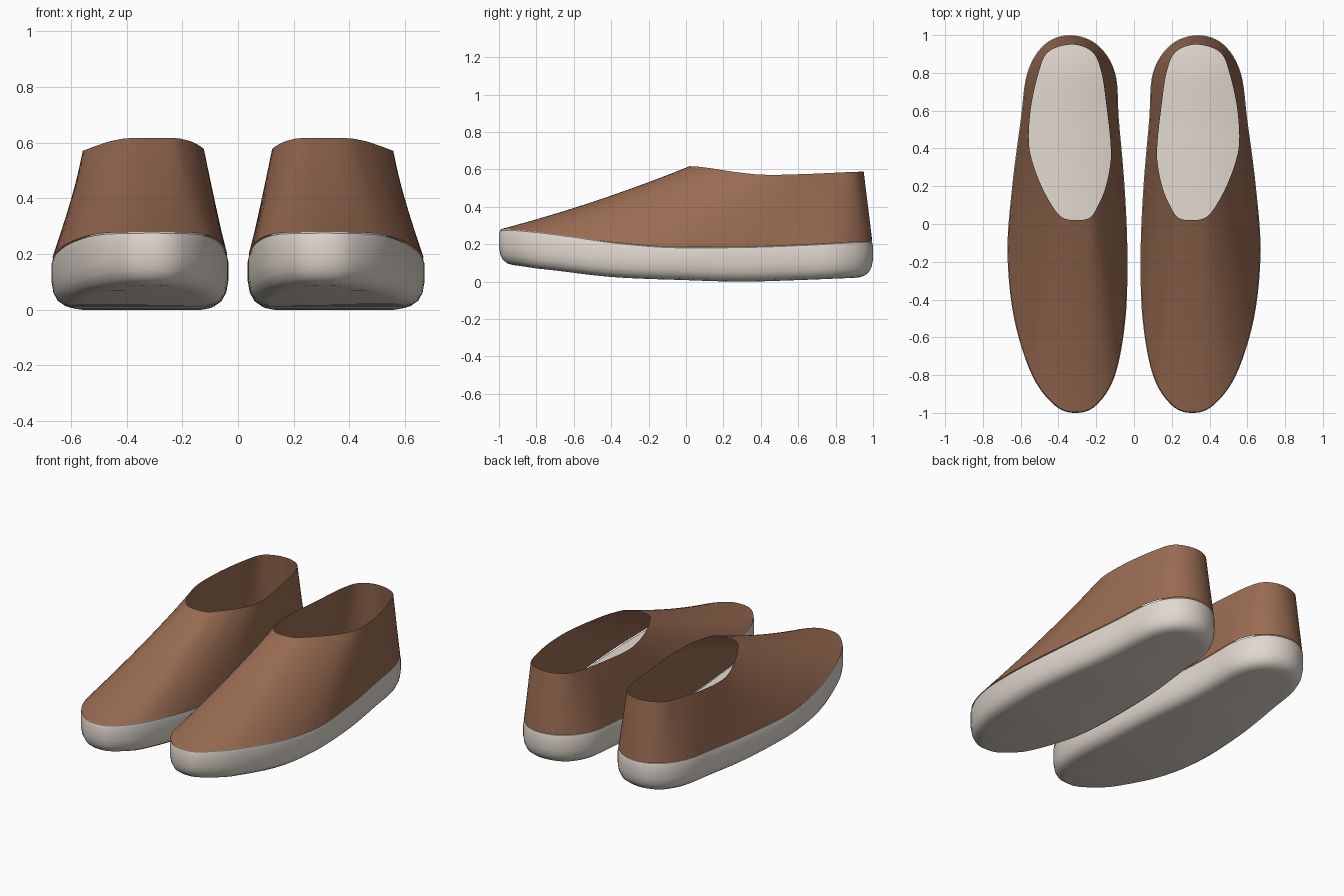
import bpy
import bmesh
import math
from mathutils import Vector

if "Cube" in bpy.data.objects:
    bpy.data.objects.remove(bpy.data.objects["Cube"])

STEPS = 6  # curve samples between control stations

# Stations toe to heel: sole y, inner x, outer x, opening y, inner x, outer x
STATIONS = [
    (-0.96, 0.20, 0.42, 0.03, 0.24, 0.37),
    (-0.80, 0.10, 0.54, 0.07, 0.205, 0.415),
    (-0.50, 0.045, 0.635, 0.18, 0.155, 0.48),
    (-0.15, 0.035, 0.67, 0.32, 0.125, 0.535),
    (0.20, 0.05, 0.645, 0.44, 0.125, 0.557),
    (0.55, 0.08, 0.60, 0.62, 0.145, 0.545),
    (0.80, 0.10, 0.565, 0.80, 0.172, 0.505),
    (0.95, 0.195, 0.475, 0.91, 0.22, 0.455),
]
# Heights along y
SOLE_TOP = [(-1, .283), (-.85, .275), (-.6, .245), (-.4, .215), (-.1, .19), (.3, .19), (.6, .20), (1, .22)]
SOLE_BOTTOM = [(-1, .095), (-.8, .07), (-.4, .025), (0, .008), (.3, .0), (.6, .008), (.9, .02), (1, .03)]
RIM = [(.02, .617), (.1, .61), (.25, .588), (.4, .572), (.6, .574), (.95, .588)]


def material(name, color):
    m = bpy.data.materials.new(name)
    m.diffuse_color = (*color, 1)
    m.use_nodes = True
    m.node_tree.nodes["Principled BSDF"].inputs["Base Color"].default_value = m.diffuse_color
    return m


BROWN = material("brown leather", (0.32, 0.15, 0.085))
CREAM = material("off white rubber", (0.75, 0.69, 0.62))


def catmull(p0, p1, p2, p3, t):
    return 0.5 * (2 * p1 + (p2 - p0) * t + (2 * p0 - 5 * p1 + 4 * p2 - p3) * t * t
                  + (3 * p1 - p0 - 3 * p2 + p3) * t ** 3)


def height(table, y):
    """Smooth interpolation of a height table."""
    if y <= table[0][0]:
        return table[0][1]
    if y >= table[-1][0]:
        return table[-1][1]
    k = next(i for i in range(len(table) - 1) if table[i + 1][0] >= y)
    v = [table[min(max(j, 0), len(table) - 1)][1] for j in (k - 1, k, k + 1, k + 2)]
    return catmull(*v, (y - table[k][0]) / (table[k + 1][0] - table[k][0]))


def closed_curve(pts):
    n = len(pts)
    return [catmull(*(pts[(i + d) % n] for d in (-1, 0, 1, 2)), s / STEPS)
            for i in range(n) for s in range(STEPS)]


def loop(tip, heel, yi, ini, outi):
    pts = [tip] + [(s[outi], s[yi]) for s in STATIONS] + [heel]
    pts += [(s[ini], s[yi]) for s in reversed(STATIONS)]
    return closed_curve([Vector(p) for p in pts])


OUTLINE = loop((0.31, -1.0), (0.34, 1.0), 0, 1, 2)
OPENING = loop((0.305, 0.02), (0.33, 0.95), 3, 4, 5)
N = len(OUTLINE)


def inset(d):
    out = []
    for i, p in enumerate(OUTLINE):
        t = (OUTLINE[(i + 1) % N] - OUTLINE[i - 1]).normalized()
        out.append(p + Vector((-t.y, t.x)) * d)
    return out


def build(name, rings, side, mat, caps):
    """Loft closed rings from bottom to top, with optional strip caps."""
    bm = bmesh.new()
    vs = [[bm.verts.new((p[0] * side, p[1], p[2])) for p in r] for r in rings]
    faces = []
    for a, b in zip(vs, vs[1:]):
        faces += [(a[i], a[(i + 1) % N], b[(i + 1) % N], b[i]) for i in range(N)]
    if caps:
        for ring, up in ((vs[0], False), (vs[-1], True)):
            for i in range(N // 2):
                f = [ring[i], ring[i + 1], ring[(N - i - 1) % N], ring[(N - i) % N]]
                f = list(dict.fromkeys(f))
                faces.append(f if up else f[::-1])
    for f in faces:
        bm.faces.new(f if side > 0 else list(f)[::-1])
    me = bpy.data.meshes.new(name)
    bm.to_mesh(me)
    bm.free()
    me.materials.append(mat)
    ob = bpy.data.objects.new(name, me)
    bpy.context.collection.objects.link(ob)
    bpy.ops.object.select_all(action='DESELECT')
    ob.select_set(True)
    bpy.context.view_layer.objects.active = ob
    bpy.ops.object.shade_smooth_by_angle(angle=math.radians(40))


def sole_rings():
    rings = []
    # Rounded lower edge
    for d, dz in ((0.075, 0), (0.045, 0.006), (0.022, 0.022), (0.007, 0.05), (0, 0.09)):
        rings.append([(p.x, p.y, height(SOLE_BOTTOM, p.y) + dz) for p in inset(d)])
    # Softened upper edge
    for d, dz in ((0, 0.03), (0.006, 0.008), (0.02, 0)):
        rings.append([(p.x, p.y, height(SOLE_TOP, p.y) - dz) for p in inset(d)])
    return rings


def upper_rings():
    rings = []
    base = inset(0.004)
    for k in range(13):
        t = k / 12
        ring = []
        for b, o in zip(base, OPENING):
            p = b.lerp(o, t)
            front = min(max((-0.15 - b.y) / 0.85, 0), 1)
            z0 = height(SOLE_TOP, b.y) - 0.004
            z = z0 + (height(RIM, o.y) - z0) * t - 0.018 * front * 4 * t * (1 - t)
            ring.append((p.x, p.y, z))
        rings.append(ring)
    return rings


# Pair of shoes: sole and open upper for each side
for side, label in ((1, "right"), (-1, "left")):
    build(label + "_sole", sole_rings(), side, CREAM, True)
    build(label + "_upper", upper_rings(), side, BROWN, False)
